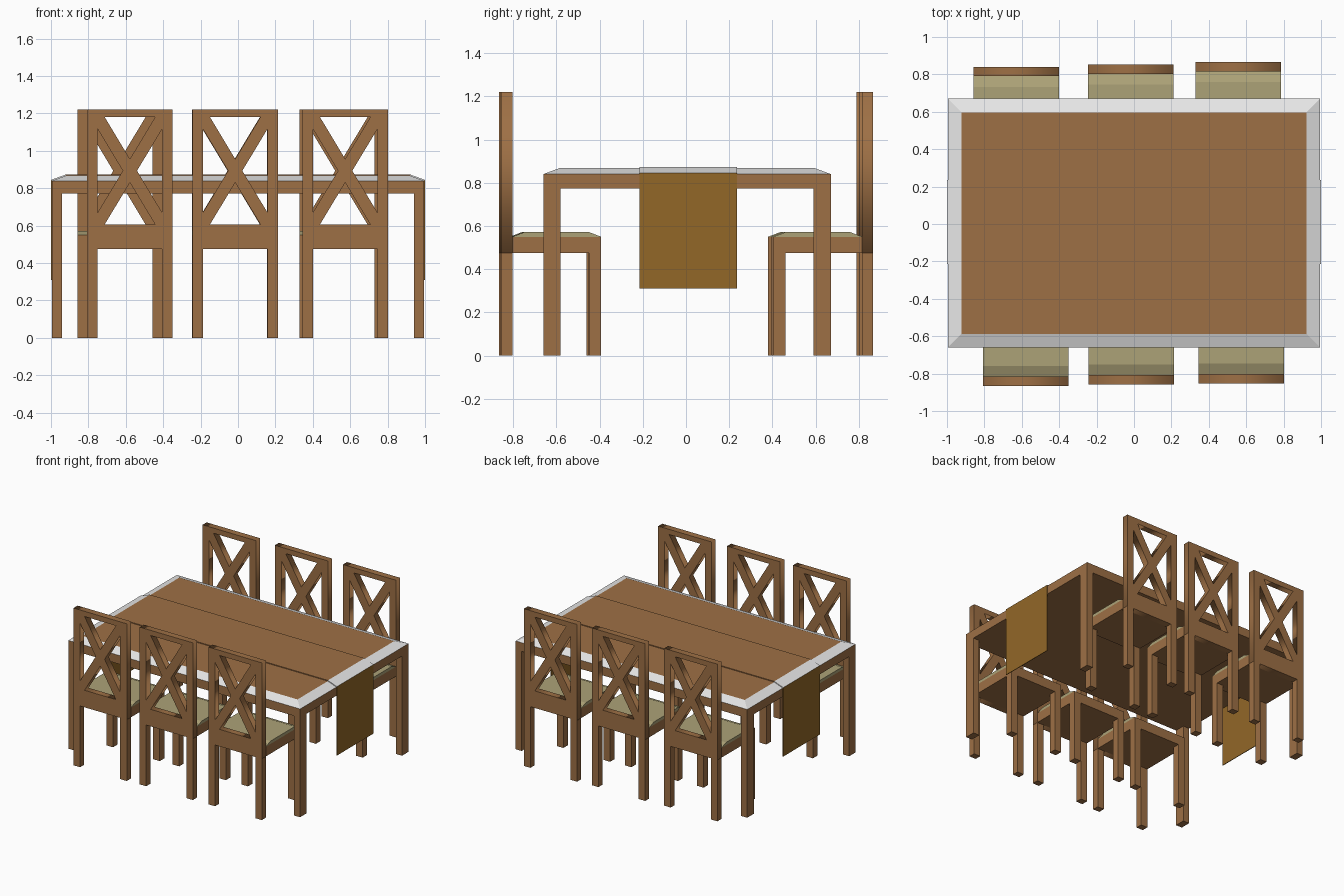
import bpy, bmesh

if "Cube" in bpy.data.objects:
    bpy.data.objects.remove(bpy.data.objects["Cube"])

def material(name, rgb):
    m = bpy.data.materials.new(name)
    lin = [((c / 255 + 0.055) / 1.055) ** 2.4 for c in rgb]
    m.diffuse_color = (*lin, 1)
    m.use_nodes = True
    m.node_tree.nodes["Principled BSDF"].inputs["Base Color"].default_value = m.diffuse_color
    return m

WOOD = material("brown wood", (158, 112, 69))
GOLD = material("golden cloth", (146, 103, 39))
OLIVE = material("olive cushion", (172, 162, 119))
PALE = material("pale border", (235, 235, 235))

def add(name, bm, *mats):
    bmesh.ops.recalc_face_normals(bm, faces=bm.faces)
    me = bpy.data.meshes.new(name)
    bm.to_mesh(me)
    bm.free()
    for m in mats:
        me.materials.append(m)
    ob = bpy.data.objects.new(name, me)
    bpy.context.collection.objects.link(ob)
    return ob

def prism(points, direction):
    """Polygon pushed along a direction."""
    bm = bmesh.new()
    f = bm.faces.new([bm.verts.new(p) for p in points])
    r = bmesh.ops.extrude_face_region(bm, geom=[f], use_keep_orig=True)
    bmesh.ops.translate(bm, vec=direction,
                        verts=[v for v in r["geom"] if isinstance(v, bmesh.types.BMVert)])
    bmesh.ops.recalc_face_normals(bm, faces=bm.faces)
    return bm

def box(name, x0, x1, y0, y1, z0, z1, mat=WOOD):
    pts = [(x0, y0, z0), (x1, y0, z0), (x1, y1, z0), (x0, y1, z0)]
    return add(name, prism(pts, (0, 0, z1 - z0)), mat)

# ---- table
X, Y0, Y1 = 0.995, -0.66, 0.67
box("table_frame", -X, X, Y0, Y1, 0.773, 0.84)
for sx in (-1, 1):
    for ya, yb in ((Y0, Y0 + 0.08), (Y1 - 0.08, Y1)):
        xa, xb = sorted((sx * X, sx * (X - 0.053)))
        box("table_leg", xa, xb, ya, yb, 0, 0.773)

# table top with sloping pale border and wooden centre
IN = 0.073
bm = prism([(-X, Y0, 0.84), (X, Y0, 0.84), (X, Y1, 0.84), (-X, Y1, 0.84)], (0, 0, 0.027))
for v in bm.verts:
    if v.co.z > 0.85:
        v.co.x -= IN if v.co.x > 0 else -IN
        v.co.y -= IN if v.co.y > 0 else -IN
bm.normal_update()
for f in bm.faces:
    f.material_index = 1 if f.normal.z > 0.99 else 0
add("table_top", bm, PALE, WOOD)

# runner: thin strip over the top, hanging at both ends
T = 0.005
xi = X - IN
half = [(xi, 0.873), (1, 0.845), (1, 0.31)]
inner = [(X, 0.31), (X, 0.84), (xi, 0.867)]
right = half + inner
for sx in (-1, 1):
    drop = [(1, 0.31), (1, 0.845), (X, 0.84), (X, 0.31)]
    slope = [(1, 0.845), (xi, 0.873), (xi, 0.867), (X, 0.84)]
    for name, prof, mat in (("runner_drop", drop, GOLD), ("runner_slope", slope, PALE)):
        add(name, prism([(sx * x, -0.215, z) for x, z in prof], (0, 0.45, 0)), mat)
box("runner_top", -xi, xi, -0.215, 0.235, 0.867, 0.873)

# ---- chair back: flat panel with four triangular openings leaving a cross
W, D, T, P = 0.457, 0.46, 0.05, 0.056
LOW, SEAT, HIGH = 0.475, 0.55, 1.22
hw, zb, zt = W / 2 - P, 0.607, 1.18
c, hh, a = (zb + zt) / 2, (zt - zb) / 2, 0.038
k = hh / hw
outlines = [[(-W / 2, LOW), (W / 2, LOW), (W / 2, HIGH), (-W / 2, HIGH)]]
for s in (-1, 1):
    outlines.append([(-hw + a, c + s * hh), (hw - a, c + s * hh), (0, c + s * k * a)])
    outlines.append([(s * hw, c + k * (hw - a)), (s * hw, c - k * (hw - a)), (s * a, c)])
cu = bpy.data.curves.new("back_outline", "CURVE")
cu.dimensions, cu.fill_mode, cu.extrude = "2D", "BOTH", T / 2
for pts in outlines:
    sp = cu.splines.new("POLY")
    sp.points.add(len(pts) - 1)
    for p, (x, z) in zip(sp.points, pts):
        p.co = (x, z, 0, 1)
    sp.use_cyclic_u = True
tmp = bpy.data.objects.new("back_outline", cu)
bpy.context.collection.objects.link(tmp)
bpy.context.view_layer.update()
dg = bpy.context.evaluated_depsgraph_get()
back_mesh = bpy.data.meshes.new_from_object(tmp.evaluated_get(dg))
bpy.data.objects.remove(tmp)
back_mesh.materials.clear()
back_mesh.materials.append(WOOD)

def chair(cx, side, outer):
    """Chair whose back is at y = side * outer, facing the table."""
    def y(d):
        return side * (outer - d)
    def part(name, x0, x1, d0, d1, z0, z1):
        box(name, x0, x1, *sorted((y(d0), y(d1))), z0, z1)
    back = bpy.data.objects.new("chair_back", back_mesh)
    back.location = (cx, y(T / 2), 0)
    back.rotation_euler = (1.5707963, 0, 0)
    bpy.context.collection.objects.link(back)
    part("seat_frame", cx - W / 2, cx + W / 2, T, D, LOW, SEAT)
    for xa in (cx - W / 2, cx + W / 2 - P):
        part("back_leg", xa, xa + P, 0, T, 0, LOW)
        part("front_leg", xa, xa + P, D - P, D, 0, LOW)
    prof = [(T, SEAT), (T + 0.057, 0.572), (D - 0.057, 0.572), (D, SEAT)]
    add("cushion", prism([(cx - W / 2, y(d), z) for d, z in prof], (W, 0, 0)), OLIVE)

for cx, side, outer in ((-0.578, -1, 0.865), (-0.015, -1, 0.858), (0.573, -1, 0.853),
                        (-0.629, 1, 0.84), (-0.018, 1, 0.853), (0.558, 1, 0.865)):
    chair(cx, side, outer)
